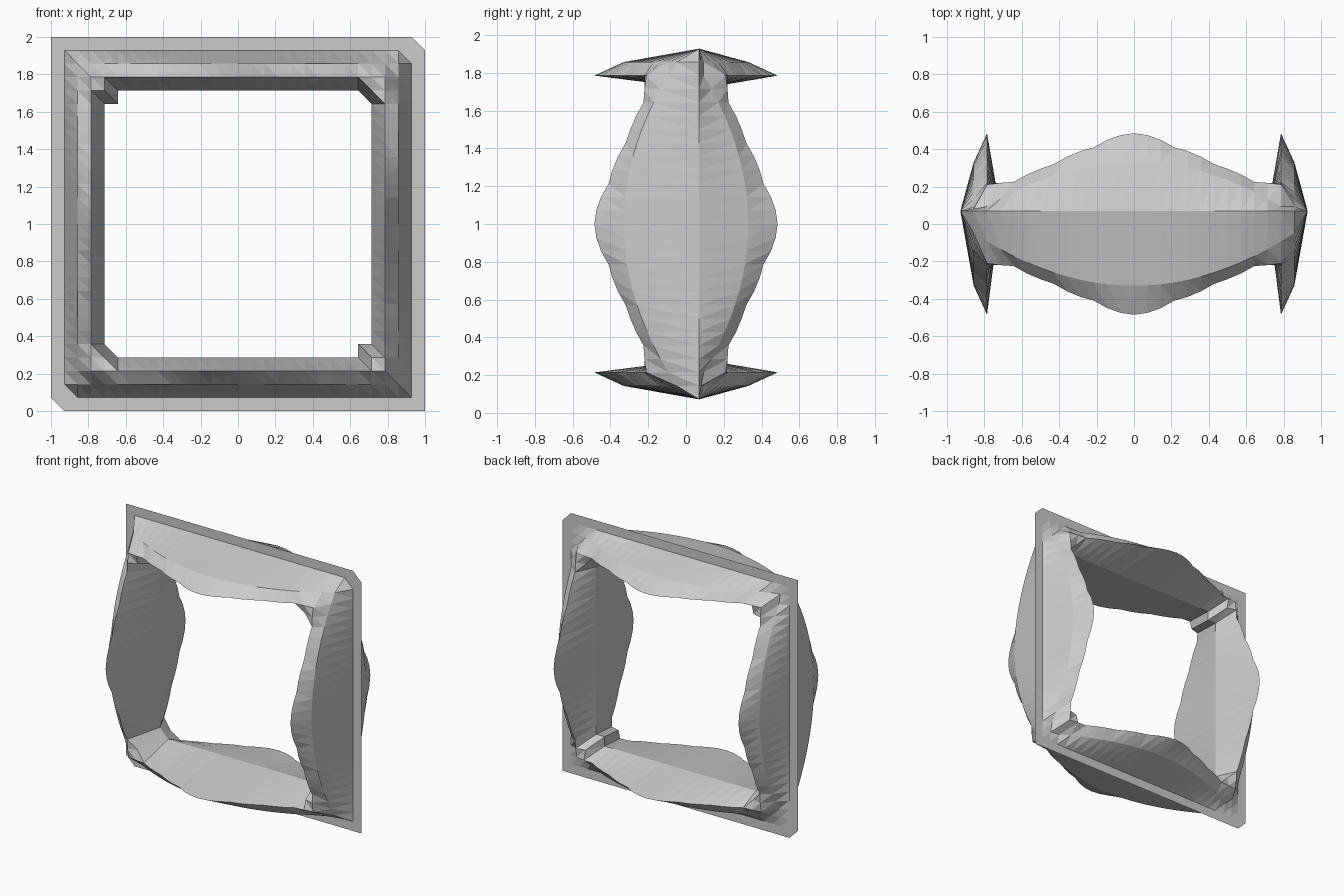
import bpy, bmesh

if "Cube" in bpy.data.objects:
    bpy.data.objects.remove(bpy.data.objects["Cube"])

N = 14               # grid steps from the centre to the outer edge
SEAM = 0.07          # depth at which the two shells meet
# Bulge depth of the ridge, by grid step away from the middle of each bar
RIDGE = [.485, .475, .45, .41, .39, .36, .32, .295, .265, .225, .22, .21]


def is_corner(i, k):
    return abs(i) == 10 and abs(k) == 10


def in_frame(i, k):
    return 11 <= max(abs(i), abs(k)) <= 13 or is_corner(i, k)


def depth(i, k, side):
    ring, along = max(abs(i), abs(k)), min(abs(i), abs(k))
    if is_corner(i, k):
        return side * .20
    if ring == 11:
        return side * RIDGE[along]
    if ring == 12:
        slope = .33 * (1 - (along / 13) ** 2)
        return max(slope, SEAM + .01) if side > 0 else -slope
    return SEAM


def sheet(name, side, want_rim):
    """Triangulated sheet over the square grid, kept only where it touches the frame."""
    bm = bmesh.new()
    verts = {}

    def vert(p):
        if p not in verts:
            verts[p] = bm.verts.new((p[0] / N, depth(*p, side), 1 + p[1] / N))
        return verts[p]

    for i in range(-N, N):
        for k in range(-N, N):
            a, b, c, d = (i, k), (i + 1, k), (i + 1, k + 1), (i, k + 1)
            for tri in ((a, b, d), (b, c, d)):
                rim = all(max(abs(x), abs(z)) >= 13 for x, z in tri)
                if rim == want_rim and any(in_frame(*p) for p in tri):
                    order = tri if side < 0 else tri[::-1]
                    bm.faces.new([vert(p) for p in order])
    mesh = bpy.data.meshes.new(name)
    bm.to_mesh(mesh)
    bm.free()
    obj = bpy.data.objects.new(name, mesh)
    bpy.context.collection.objects.link(obj)
    return obj


# Bulging front and back halves of the frame
sheet("front_shell", -1, False)
sheet("back_shell", 1, False)
# Thin flat border around the outside
sheet("outer_rim", -1, True)
